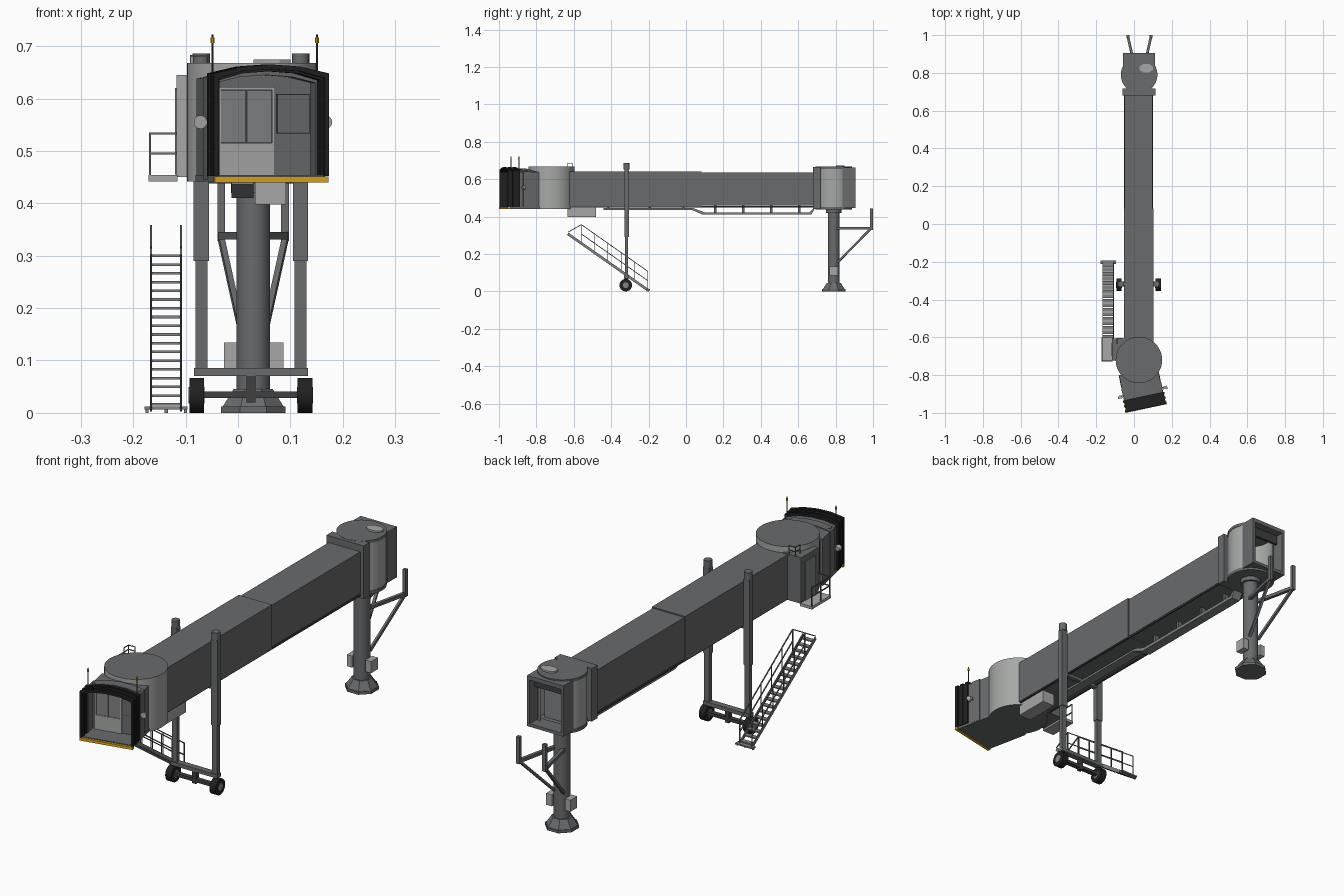
import bpy, bmesh, math
from mathutils import Vector, Matrix

if "Cube" in bpy.data.objects:
    bpy.data.objects.remove(bpy.data.objects["Cube"])

def mat(name, rgb):
    m = bpy.data.materials.new(name)
    m.diffuse_color = (*rgb, 1)
    m.use_nodes = True
    m.node_tree.nodes["Principled BSDF"].inputs["Base Color"].default_value = m.diffuse_color
    return m

DARK = mat("dark grey", (0.14, 0.145, 0.15))
LIGHT = mat("light grey", (0.38, 0.39, 0.38))
MID = mat("mid grey", (0.22, 0.225, 0.23))
BLACK = mat("black rubber", (0.015, 0.015, 0.016))
YELLOW = mat("safety yellow", (0.75, 0.38, 0.01))
CHAR = mat("charcoal", (0.05, 0.05, 0.053))

CAB = Matrix.Translation((0.064, -0.975, 0)) @ Matrix.Rotation(math.radians(12), 4, 'Z')

def finish(bm, name, mats, M=None, rule=None, smooth=False):
    """Turn a bmesh into an object; rule picks the material index per face."""
    bmesh.ops.recalc_face_normals(bm, faces=bm.faces)
    if rule:
        for f in bm.faces:
            f.material_index = rule(f)
    if M:
        bm.transform(M)
    me = bpy.data.meshes.new(name)
    bm.to_mesh(me)
    bm.free()
    ob = bpy.data.objects.new(name, me)
    bpy.context.collection.objects.link(ob)
    for m in (mats if isinstance(mats, list) else [mats]):
        me.materials.append(m)
    if smooth:
        bpy.ops.object.select_all(action='DESELECT')
        ob.select_set(True)
        bpy.context.view_layer.objects.active = ob
        bpy.ops.object.shade_smooth_by_angle(angle=math.radians(35))
    return ob

def add_box(bm, x0, x1, y0, y1, z0, z1):
    M = Matrix.Translation(((x0+x1)/2, (y0+y1)/2, (z0+z1)/2)) @ Matrix.Diagonal((x1-x0, y1-y0, z1-z0, 1))
    bmesh.ops.create_cube(bm, size=1, matrix=M)

def add_bar(bm, a, b, w=0.004, h=None):
    a, b = Vector(a), Vector(b)
    d = b - a
    q = d.to_track_quat('Z', 'Y').to_matrix().to_4x4()
    bmesh.ops.create_cube(bm, size=1, matrix=Matrix.Translation((a+b)/2) @ q @ Matrix.Diagonal((w, h or w, d.length, 1)))

def add_cyl(bm, a, b, r, r2=None, n=24, turn=0):
    a, b = Vector(a), Vector(b)
    d = b - a
    M = Matrix.Translation((a+b)/2) @ d.to_track_quat('Z', 'Y').to_matrix().to_4x4() @ Matrix.Rotation(turn, 4, 'Z')
    bmesh.ops.create_cone(bm, cap_ends=True, segments=n, radius1=r, radius2=r if r2 is None else r2, depth=d.length, matrix=M)

def prism(bm, pts, axis, lo, hi):
    """Extrude a 2D outline along 'x' (pts are y,z), 'y' (x,z) or 'z' (x,y)."""
    put = {'x': lambda p, t: (t, *p), 'y': lambda p, t: (p[0], t, p[1]), 'z': lambda p, t: (*p, t)}[axis]
    A = [bm.verts.new(put(p, lo)) for p in pts]
    B = [bm.verts.new(put(p, hi)) for p in pts]
    bm.faces.new(A)
    bm.faces.new(B[::-1])
    n = len(pts)
    for i in range(n):
        bm.faces.new((A[i], A[(i+1) % n], B[(i+1) % n], B[i]))

def boxes(name, m, *dims, M=None, rule=None):
    bm = bmesh.new()
    for d in dims:
        add_box(bm, *d)
    return finish(bm, name, m, M, rule)

def arc(cx, cy, r, a0, a1, n=20):
    return [(cx + r*math.cos(math.radians(a0+(a1-a0)*i/n)), cy + r*math.sin(math.radians(a0+(a1-a0)*i/n))) for i in range(n+1)]

# --- tunnel sections
boxes("outer_tunnel", DARK, (-0.054, 0.102, -0.66, 0.083, 0.455, 0.642))
boxes("inner_tunnel", DARK, (-0.050, 0.098, 0.07, 0.70, 0.460, 0.637))
boxes("tunnel_edge_trim", CHAR, *[(x, x+0.006, -0.62, 0.69, 0.450, 0.457) for x in (-0.052, 0.094)])

# --- cable tray and equipment box under the tunnel
bm = bmesh.new()
prism(bm, [(-0.44, 0.445), (0.04, 0.445), (0.10, 0.423), (0.66, 0.423), (0.69, 0.455), (0.69, 0.445),
           (0.67, 0.410), (0.09, 0.410), (0.03, 0.436), (-0.44, 0.436)], 'x', -0.012, 0.03)
finish(bm, "cable_tray", MID)
boxes("tray_hangers", DARK, *[(0.0, 0.02, y, y+0.012, 0.42, 0.462) for y in (0.15, 0.3, 0.45, 0.6)],
      *[(0.0, 0.02, y, y+0.012, 0.44, 0.46) for y in (-0.42, -0.2, -0.02)])
boxes("equipment_box", LIGHT, (0.032, 0.092, -0.634, -0.48, 0.398, 0.452))

# --- rear rotunda: curved shutters, roof, floor, collars
CX, RY = 0.027, 0.79
bm = bmesh.new()
for a in (-52, 128):
    prism(bm, arc(CX, RY, 0.095, a, a+104) + arc(CX, RY, 0.089, a+104, a), 'z', 0.445, 0.66)
finish(bm, "rear_rotunda_walls", LIGHT, smooth=True)
for nm, z0, z1 in (("rear_rotunda_roof", 0.655, 0.667), ("rear_rotunda_floor", 0.438, 0.452)):
    bm = bmesh.new()
    add_cyl(bm, (CX, RY, z0), (CX, RY, z1), 0.097, n=40)
    finish(bm, nm, DARK, smooth=True)
boxes("rear_rotunda_front_collar", DARK, (-0.06, 0.114, 0.68, 0.718, 0.44, 0.666))
boxes("rear_corridor_frame", DARK, (-0.058, -0.046, 0.838, 0.905, 0.455, 0.662), (0.10, 0.112, 0.838, 0.905, 0.455, 0.662),
      (-0.058, 0.112, 0.838, 0.905, 0.645, 0.662), (-0.058, 0.112, 0.838, 0.905, 0.447, 0.460))
boxes("rear_inner_shutter", CHAR, (-0.046, 0.10, 0.862, 0.872, 0.605, 0.648))
boxes("rear_inner_panel", MID, (0.02, 0.10, 0.80, 0.806, 0.452, 0.655))
bm = bmesh.new()
add_cyl(bm, (0.065, 0.825, 0.665), (0.065, 0.825, 0.674), 0.038, n=8, turn=math.pi/8)
for v in bm.verts:
    v.co.y = 0.825 + (v.co.y-0.825)*0.65
finish(bm, "roof_hatch", LIGHT)

# --- rear column, base, control boxes and fork bracket
bm = bmesh.new()
add_cyl(bm, (0.029, RY, 0.01), (0.029, RY, 0.43), 0.032, n=32)
add_cyl(bm, (0.029, RY, 0.42), (0.029, RY, 0.445), 0.042, n=32)
finish(bm, "rear_column", DARK, smooth=True)
bm = bmesh.new()
add_cyl(bm, (0.029, RY, 0), (0.029, RY, 0.012), 0.067, n=8, turn=math.pi/8)
add_cyl(bm, (0.029, RY, 0.012), (0.029, RY, 0.046), 0.063, 0.04, n=8, turn=math.pi/8)
finish(bm, "column_base", DARK)
boxes("column_control_boxes", LIGHT, (-0.027, -0.002, 0.768, 0.814, 0.085, 0.134), (0.06, 0.087, 0.768, 0.814, 0.085, 0.134))
bm = bmesh.new()
for s in (-1, 1):
    tip = 0.029 + s*0.061
    add_bar(bm, (0.029+s*0.018, 0.80, 0.338), (tip, 0.992, 0.338), 0.014)
    add_bar(bm, (0.029+s*0.022, 0.81, 0.155), (tip, 0.985, 0.332), 0.011)
    add_bar(bm, (tip, 0.992, 0.328), (tip, 0.992, 0.443), 0.015)
finish(bm, "rear_fork_bracket", DARK)

# --- drive gantry: telescopic legs, motors, cross beams, wheels
LY = -0.318
LEGS = (-0.070, 0.1195)
boxes("gantry_upper_legs", DARK, *[(x-0.0145, x+0.0145, LY-0.012, LY+0.012, 0.29, 0.655) for x in LEGS])
boxes("gantry_lower_legs", DARK, *[(x-0.0115, x+0.0115, LY-0.009, LY+0.009, 0.07, 0.30) for x in LEGS])
bm = bmesh.new()
for x in LEGS:
    add_cyl(bm, (x, LY, 0.652), (x, LY, 0.686), 0.0165, n=20)
finish(bm, "leg_motors", DARK, smooth=True)
boxes("gantry_beams", DARK, (-0.084, 0.134, LY-0.013, LY+0.013, 0.070, 0.086), (-0.07, 0.12, LY-0.01, LY+0.01, 0.442, 0.458))
boxes("axle", CHAR, (-0.07, 0.12, LY-0.013, LY+0.007, 0.028, 0.041), (0.016, 0.033, LY-0.012, LY+0.008, 0.02, 0.072))
bm = bmesh.new()
for x in (-0.093, 0.114):
    add_cyl(bm, (x, -0.322, 0.0335), (x+0.028, -0.322, 0.0335), 0.0335, n=28)
finish(bm, "wheels", BLACK, smooth=True)
bm = bmesh.new()
for x in (-0.0945, 0.1125):
    add_cyl(bm, (x, -0.322, 0.0335), (x+0.031, -0.322, 0.0335), 0.016, n=16)
finish(bm, "wheel_hubs", MID, smooth=True)

# --- front rotunda
bm = bmesh.new()
add_cyl(bm, (0.026, -0.72, 0.442), (0.026, -0.72, 0.668), 0.123, n=48)
finish(bm, "front_rotunda", [LIGHT, DARK], rule=lambda f: int(abs(f.normal.z) > 0.5), smooth=True)

# --- cab (built straight, then turned): gabled shells, floor, inner wall
def arch(bm, hw, z0, ze, zp, t, y0, y1):
    out = [(-hw, z0), (-hw, ze), (-hw*0.5, zp-0.004), (0, zp), (hw*0.5, zp-0.004), (hw, ze), (hw, z0)]
    inn = [(-hw+t, z0), (-hw+t, ze-t), (-hw*0.5, zp-0.004-t), (0, zp-t), (hw*0.5, zp-0.004-t), (hw-t, ze-t), (hw-t, z0)]
    prism(bm, out + inn[::-1], 'y', y0, y1)

bm = bmesh.new()
arch(bm, 0.104, 0.445, 0.638, 0.653, 0.008, 0.05, 0.20)
arch(bm, 0.107, 0.445, 0.641, 0.657, 0.008, 0.085, 0.125)
finish(bm, "cab_shell", DARK, CAB)
bm = bmesh.new()
for i in range(5):
    g = 0.004*(i % 2)
    arch(bm, 0.112-g, 0.452, 0.648-g, 0.665-g, 0.009, i*0.013, (i+1)*0.013)
finish(bm, "canopy_bellows", BLACK, CAB)
boxes("cab_floor", DARK, (-0.106, 0.106, 0.008, 0.20, 0.442, 0.454), M=CAB)
boxes("front_bumper", YELLOW, (-0.111, 0.111, -0.002, 0.012, 0.440, 0.451), M=CAB)
boxes("cab_inner_wall", DARK, (-0.10, 0.10, 0.095, 0.11, 0.45, 0.646), M=CAB)
boxes("cab_door_frame", LIGHT, (-0.086, -0.080, 0.089, 0.096, 0.452, 0.622), (0.020, 0.026, 0.089, 0.096, 0.452, 0.622),
      (-0.086, 0.026, 0.089, 0.096, 0.616, 0.622), (-0.08, 0.02, 0.090, 0.096, 0.452, 0.515), M=CAB)
boxes("cab_door_panels", MID, (-0.079, -0.031, 0.091, 0.096, 0.516, 0.615), (-0.029, 0.019, 0.091, 0.096, 0.516, 0.615), M=CAB)
boxes("cab_window", CHAR, (0.030, 0.094, 0.092, 0.096, 0.533, 0.609), M=CAB)
boxes("cab_window_glass", DARK, (0.032, 0.092, 0.0905, 0.093, 0.535, 0.607), M=CAB)

# --- side lamps and antennas on the cab
bm = bmesh.new()
for s in (-1, 1):
    add_bar(bm, (s*0.10, 0.09, 0.555), (s*0.125, 0.088, 0.555), 0.005)
    add_cyl(bm, (s*0.122, 0.078, 0.555), (s*0.122, 0.094, 0.555), 0.013, 0.008, n=16)
finish(bm, "side_lamps", LIGHT, CAB, smooth=True)
bm, tips = bmesh.new(), bmesh.new()
for s in (-1, 1):
    add_cyl(bm, (s*0.102, 0.062, 0.635), (s*0.102, 0.062, 0.722), 0.0022, n=8)
    add_cyl(tips, (s*0.102, 0.062, 0.706), (s*0.102, 0.062, 0.716), 0.004, n=10)
finish(bm, "antennas", CHAR, CAB)
finish(tips, "beacon_tips", YELLOW, CAB)

# --- service entry, platform and railings
boxes("service_entry", [DARK, LIGHT], (-0.117, -0.03, -0.722, -0.605, 0.45, 0.645), rule=lambda f: int(f.normal.y < -0.5))
boxes("service_door", MID, (-0.120, -0.116, -0.70, -0.63, 0.455, 0.62))
boxes("service_platform", LIGHT, (-0.171, -0.115, -0.727, -0.60, 0.442, 0.454))
bm = bmesh.new()
for z in (0.495, 0.533):
    add_bar(bm, (-0.168, -0.725, z), (-0.168, -0.602, z), 0.004)
    add_bar(bm, (-0.168, -0.725, z), (-0.116, -0.725, z), 0.004)
for y in (-0.725, -0.664, -0.602):
    add_bar(bm, (-0.168, y, 0.45), (-0.168, y, 0.535), 0.004)
for z in (0.664, 0.682):                       # small rail on the entry roof
    add_bar(bm, (-0.09, -0.635, z), (-0.09, -0.605, z), 0.003)
    add_bar(bm, (-0.09, -0.605, z), (-0.06, -0.605, z), 0.003)
for x, y in ((-0.09, -0.635), (-0.09, -0.605), (-0.06, -0.605)):
    add_bar(bm, (x, y, 0.64), (x, y, 0.683), 0.003)
finish(bm, "platform_railing", DARK)

# --- stairs with handrails
bm, rail = bmesh.new(), bmesh.new()
top, foot = Vector((0, -0.632, 0.308)), Vector((0, -0.205, 0.008))
at = lambda x, t, dz=0: foot.lerp(top, t) + Vector((x, 0, dz))
for x in (-0.166, -0.109):
    add_bar(bm, at(x, 0), at(x, 1), 0.004, 0.014)
    for dz in (0.05, 0.10):
        add_bar(rail, at(x, 0.0, dz), at(x, 0.83, dz), 0.004)
    add_bar(rail, at(x, 0.83, 0.10), at(x, 1, 0.008), 0.004)
    for i in range(6):
        add_bar(rail, at(x, i*0.166), at(x, i*0.166, 0.10), 0.0035)
for i in range(18):
    c = at(-0.1375, (i+0.5)/18)
    add_box(bm, -0.166, -0.109, c.y-0.010, c.y+0.010, c.z-0.0025, c.z+0.0025)
finish(bm, "stair_flight", MID)
finish(rail, "stair_handrails", DARK)
boxes("stair_foot", MID, (-0.178, -0.096, -0.213, -0.192, 0.006, 0.012),
      *[(x, x+0.006, -0.206, -0.199, 0, 0.007) for x in (-0.177, -0.14, -0.103)])
